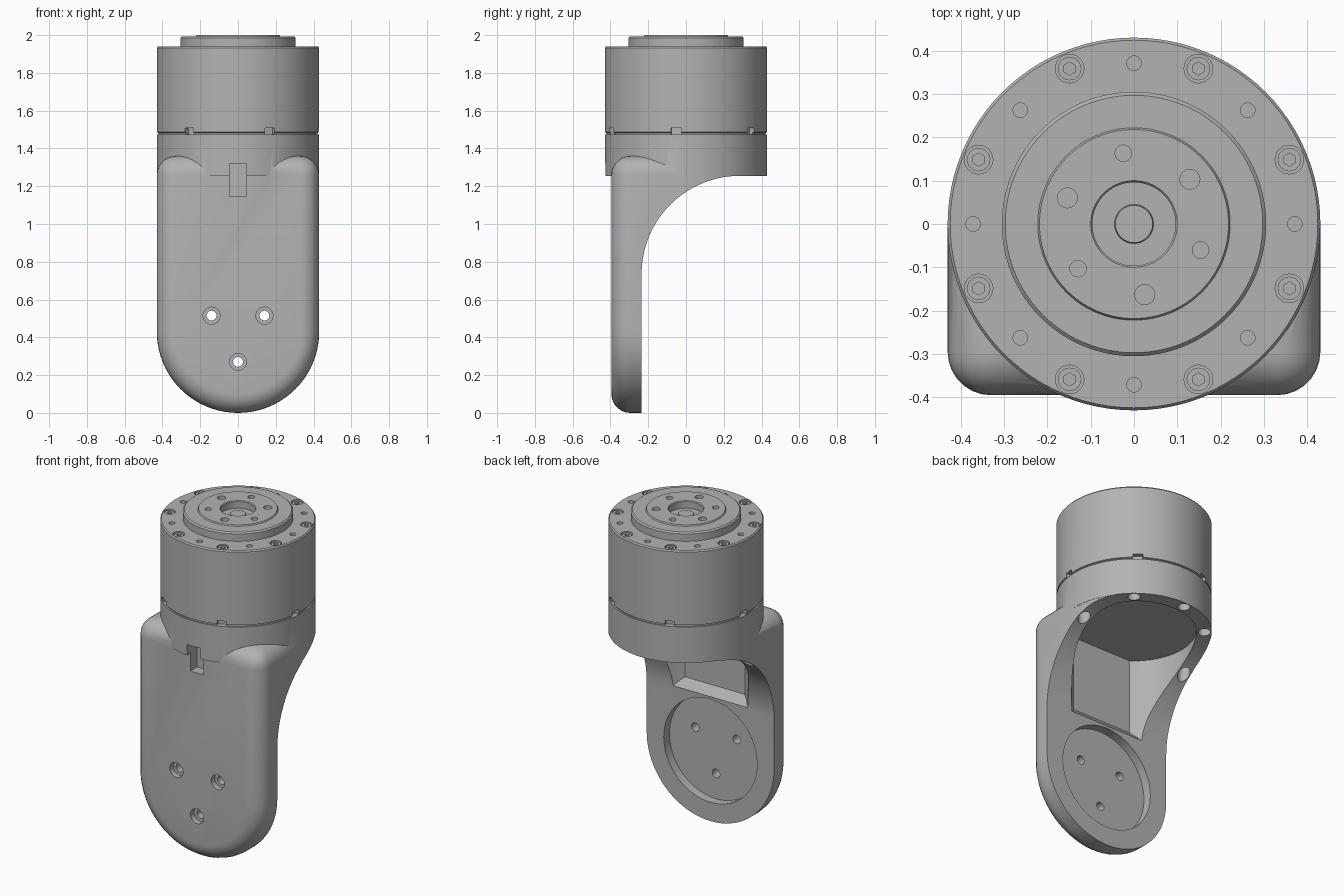
import bpy
import bmesh
from math import sin, cos, pi, radians
from mathutils import Matrix, Vector

if "Cube" in bpy.data.objects:
    bpy.data.objects.remove(bpy.data.objects["Cube"], do_unlink=True)

grey = bpy.data.materials.new("machined_grey")
grey.use_nodes = True
grey.diffuse_color = (0.45, 0.45, 0.45, 1)
grey.node_tree.nodes["Principled BSDF"].inputs["Base Color"].default_value = grey.diffuse_color

R = 0.43            # outer radius of the drum
FRONT = -0.395      # front face of the arm
BACK = -0.235       # back face of the arm


def make(name, bm):
    bmesh.ops.recalc_face_normals(bm, faces=bm.faces)
    mesh = bpy.data.meshes.new(name)
    bm.to_mesh(mesh)
    bm.free()
    mesh.materials.append(grey)
    ob = bpy.data.objects.new(name, mesh)
    bpy.context.collection.objects.link(ob)
    return ob


def prism(name, points, depth):
    """Extrude a closed 3D outline along the vector depth."""
    bm = bmesh.new()
    face = bm.faces.new([bm.verts.new(p) for p in points])
    ext = bmesh.ops.extrude_face_region(bm, geom=[face], use_keep_orig=True)
    moved = [v for v in ext["geom"] if isinstance(v, bmesh.types.BMVert)]
    bmesh.ops.translate(bm, verts=moved, vec=depth)
    return make(name, bm)


def rods(name, centres, r, length, axis="Z", sides=24):
    """Several separate cylinders in one mesh, centred on the given points."""
    bm = bmesh.new()
    turn = Matrix.Rotation(pi / 2, 4, "X") if axis == "Y" else Matrix()
    for c in centres:
        bmesh.ops.create_cone(bm, cap_ends=True, segments=sides, radius1=r, radius2=r,
                              depth=length, matrix=Matrix.Translation(c) @ turn)
    return make(name, bm)


def boxes(name, size, matrices):
    bm = bmesh.new()
    for m in matrices:
        bmesh.ops.create_cube(bm, size=1, matrix=m @ Matrix.Diagonal((*size, 1)))
    return make(name, bm)


def lathe(name, profile, steps=96):
    bm = bmesh.new()
    vs = [bm.verts.new((r, 0, z)) for r, z in profile]
    es = [bm.edges.new(pair) for pair in zip(vs, vs[1:])]
    bmesh.ops.spin(bm, geom=vs + es, cent=(0, 0, 0), axis=(0, 0, 1),
                   angle=2 * pi, steps=steps)
    bmesh.ops.remove_doubles(bm, verts=bm.verts, dist=1e-5)
    return make(name, bm)


def boolean(ob, tool, op="DIFFERENCE"):
    mod = ob.modifiers.new("bool", "BOOLEAN")
    mod.operation, mod.object, mod.solver = op, tool, "EXACT"
    bpy.context.view_layer.objects.active = ob
    bpy.ops.object.modifier_apply(modifier=mod.name)
    bpy.data.objects.remove(tool, do_unlink=True)


def ring(count, r, z, start=0.0):
    return [Vector((r * cos(a), r * sin(a), z))
            for a in (radians(start) + 2 * pi * i / count for i in range(count))]


# Arm: round-ended slab with softened front and shoulder edges
N = 40
SHOULDER = 1.36
outline = [(-R * cos(pi * i / N), FRONT, R - R * sin(pi * i / N)) for i in range(N + 1)]
outline += [(R, FRONT, SHOULDER), (-R, FRONT, SHOULDER)]
arm = prism("arm_bracket", outline, (0, -FRONT, 0))
bm = bmesh.new()
bm.from_mesh(arm.data)
soft = [e for e in bm.edges
        if all(v.co.y < FRONT + 0.01 for v in e.verts)
        or all(v.co.z > SHOULDER - 0.01 and abs(v.co.x) > R - 0.01 for v in e.verts)
        and abs(e.verts[0].co.x - e.verts[1].co.x) < 0.01]
bmesh.ops.bevel(bm, geom=soft, offset=0.1, segments=7, profile=0.5, affect="EDGES")
bm.to_mesh(arm.data)
bm.free()

# Haunch and collar that carry the drum
half = [(0.4285 * cos(pi * i / 48), 0.4285 * sin(pi * i / 48), 0.75) for i in range(49)]
half += [(-0.4285, -0.02, 0.75), (0.4285, -0.02, 0.75)]
boolean(arm, prism("haunch", half, (0, 0, 0.55)), "UNION")
boolean(arm, rods("collar", [(0, 0, 1.3645)], R, 0.221, sides=96), "UNION")

# Large concave sweep under the collar
cy, cz, cr = 0.285, 0.735, 0.52
sweep = [(-0.6, BACK, -0.1)]
sweep += [(-0.6, cy - cr * cos(pi / 2 * i / 28), cz + cr * sin(pi / 2 * i / 28)) for i in range(29)]
sweep += [(-0.6, 0.6, cz + cr), (-0.6, 0.6, -0.1)]
boolean(arm, prism("sweep_cutter", sweep, (1.2, 0, 0)))

# Hollow behind the arm, flat at the front and ramped at the bottom
hollow = rods("hollow_cutter", [(0, 0, 1.0)], 0.345, 0.9, sides=72)
section = [(BACK, 0.76), (-0.28, 0.81), (-0.28, 1.27), (0.6, 1.27), (0.6, 0.76)]
boolean(hollow, prism("hollow_section", [(-0.6, y, z) for y, z in section], (1.2, 0, 0)),
        "INTERSECT")
boolean(arm, hollow)

# Round pocket, mounting holes, cable slot and collar bolt holes
mounts = [(-0.14, 0.515), (0.14, 0.515), (0, 0.27)]
boolean(arm, rods("pocket", [(0, -0.19, R)], 0.315, 0.2, "Y", 72))
boolean(arm, rods("mount_holes", [(x, -0.3, z) for x, z in mounts], 0.026, 0.5, "Y"))
boolean(arm, rods("mount_sinks", [(x, -0.41, z) for x, z in mounts], 0.045, 0.1, "Y"))
boolean(arm, boxes("slot", (0.09, 0.14, 0.175), [Matrix.Translation((0, -0.4, 1.2325))]))
boolean(arm, rods("collar_holes", ring(8, 0.39, 1.2, 5)[:5], 0.035, 0.26))

# Drum with output flange and centre bore
drum = lathe("drum_housing", [
    (0, 1.47), (0.422, 1.47), (0.422, 1.483), (R, 1.486), (R, 1.932), (0.424, 1.94),
    (0.305, 1.94), (0.305, 1.985), (0.297, 1.993), (0.222, 1.993), (0.218, 2.0),
    (0.1, 2.0), (0.096, 1.995), (0.096, 1.955), (0.045, 1.955), (0.043, 1.968), (0, 1.968)])
bolts = ring(8, 0.388, 1.94, 22.5)
boolean(drum, rods("bolt_sinks", bolts, 0.033, 0.07))
boolean(drum, rods("dowel_holes", ring(8, 0.371, 1.94), 0.017, 0.06, sides=16))
boolean(drum, rods("flange_holes", ring(3, 0.165, 2.0, 38.6), 0.023, 0.05))
boolean(drum, rods("flange_pins", ring(3, 0.165, 2.0, 98.6), 0.019, 0.05))

# Vent notches around the lower edge of the drum
notches = [Matrix.Rotation(radians(60 * i - 7), 4, "Z") @ Matrix.Translation((R, 0, 1.485))
           for i in range(6)]
boolean(drum, boxes("notches", (0.06, 0.055, 0.044), notches))

# Socket-head bolts sunk in the drum
heads = rods("socket_bolts", [b - Vector((0, 0, 0.02)) for b in bolts], 0.027, 0.03)
boolean(heads, rods("hex_sockets", bolts, 0.015, 0.04, sides=6))

# Smooth shading with crisp edges
for ob in (arm, drum, heads):
    bpy.ops.object.select_all(action="DESELECT")
    ob.select_set(True)
    bpy.context.view_layer.objects.active = ob
    bpy.ops.object.shade_smooth_by_angle(angle=radians(30))
